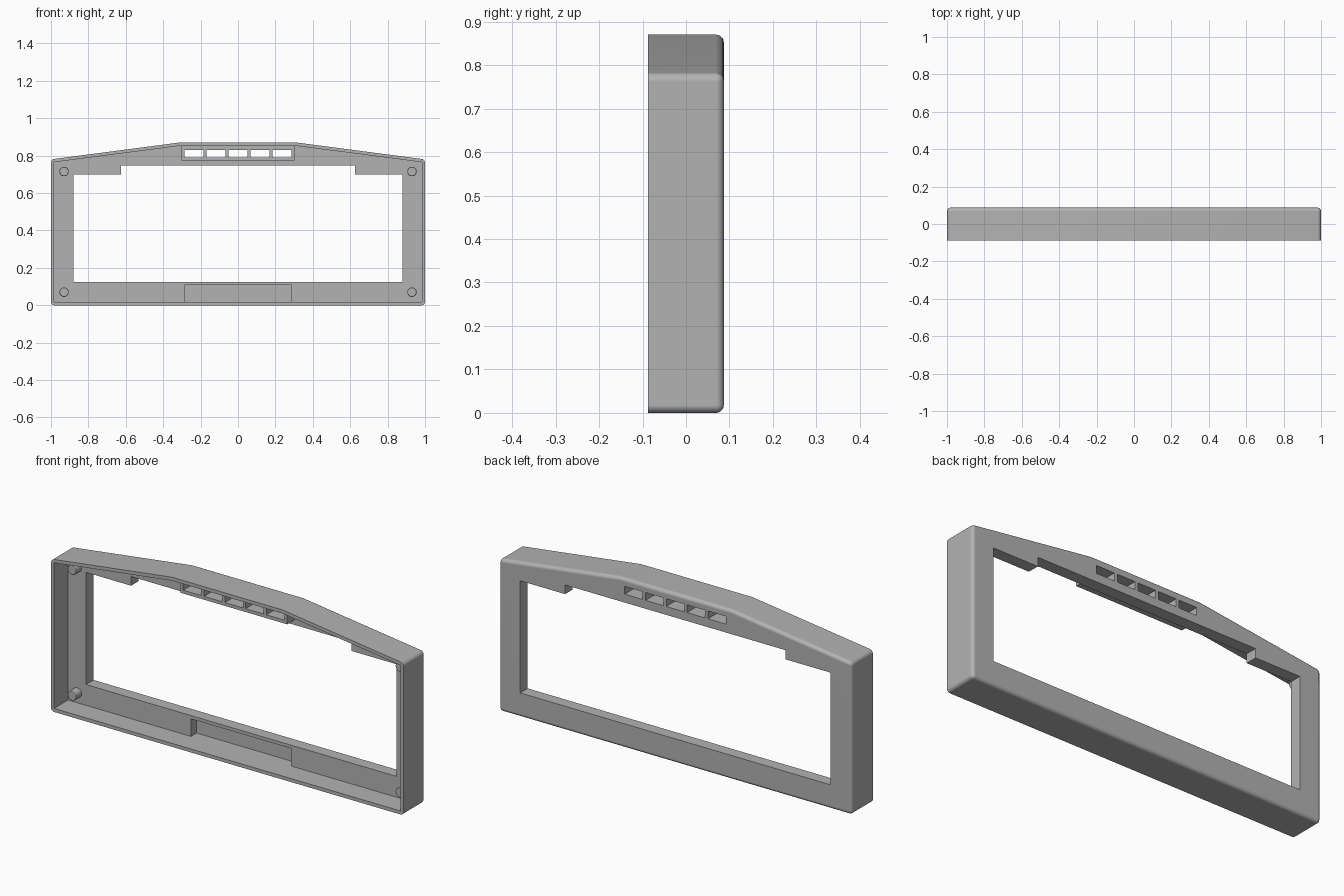
import bpy, bmesh, math
from mathutils import Matrix

if "Cube" in bpy.data.objects:
    bpy.data.objects.remove(bpy.data.objects["Cube"])

FRONT, BACK = -0.087, 0.087
PLATE = 0.026          # inner face of the back plate
WALL = 0.017

grey = bpy.data.materials.new("plain grey plastic")
grey.use_nodes = True
colour = (0.45, 0.45, 0.45, 1)
grey.diffuse_color = colour
grey.node_tree.nodes["Principled BSDF"].inputs["Base Color"].default_value = colour


def make_object(name, bm):
    bmesh.ops.recalc_face_normals(bm, faces=bm.faces)
    mesh = bpy.data.meshes.new(name)
    bm.to_mesh(mesh)
    bm.free()
    mesh.materials.append(grey)
    obj = bpy.data.objects.new(name, mesh)
    bpy.context.collection.objects.link(obj)
    return obj


def prism(profile, y0, y1):
    """Extrude an x-z profile from y0 to y1."""
    bm = bmesh.new()
    face = bm.faces.new([bm.verts.new((x, y0, z)) for x, z in profile])
    new = bmesh.ops.extrude_face_region(bm, geom=[face])["geom"]
    verts = [v for v in new if isinstance(v, bmesh.types.BMVert)]
    bmesh.ops.translate(bm, vec=(0, y1 - y0, 0), verts=verts)
    return bm


def mirrored(half):
    """Complete a right-hand profile with its mirror image."""
    return half + [(-x, z) for x, z in reversed(half)]


def rect(x, z0, z1, cx=0):
    return [(cx - x, z0), (cx + x, z0), (cx + x, z1), (cx - x, z1)]


def boolean(target, tool, operation="DIFFERENCE"):
    tool.hide_render = True
    mod = target.modifiers.new("cut", "BOOLEAN")
    mod.operation, mod.solver, mod.object = operation, "EXACT", tool
    bpy.context.view_layer.objects.active = target
    bpy.ops.object.modifier_apply(modifier=mod.name)
    bpy.data.objects.remove(tool)


# Outer shell with rounded back rim and rounded corners
bm = prism(mirrored([(1, 0), (1, 0.78), (0.315, 0.87)]), FRONT, BACK)
edges = []
for e in bm.edges:
    a, b = e.verts
    on_back = a.co.y > 0 and b.co.y > 0
    corner = abs(a.co.y - b.co.y) > 0.1 and abs(a.co.x) > 0.9
    if on_back or corner:
        edges.append(e)
bmesh.ops.bevel(bm, geom=edges, offset=0.018, segments=5, profile=0.5, affect="EDGES")
frame = make_object("bezel_frame", bm)

# Hollow interior, open at the front
inner = mirrored([(1 - WALL, 0.018), (1 - WALL, 0.765), (0.313, 0.852)])
boolean(frame, make_object("cavity_cutter", prism(inner, FRONT - 0.1, PLATE)))

# Stepped display window
window = mirrored([(0.88, 0.125), (0.88, 0.70), (0.625, 0.70), (0.625, 0.747)])
boolean(frame, make_object("window_cutter", prism(window, -0.2, 0.2)))

# Shallow pocket behind the lower border
boolean(frame, make_object("pocket_cutter", prism(rect(0.285, 0.018, 0.108), -0.02, PLATE + 0.045)))

# Raised block that carries the row of slots
block = make_object("slot_block", prism(rect(0.303, 0.773, 0.858), PLATE - 0.06, PLATE + 0.01))
boolean(frame, block, "UNION")
for i in range(-2, 3):
    slot = prism(rect(0.051, 0.79, 0.83, i * 0.118), -0.2, 0.2)
    boolean(frame, make_object("slot_cutter", slot))

# Corner pegs with softened tips
pegs = []
for side, x in (("right", -0.93), ("left", 0.93)):
    for level, z in (("lower", 0.07), ("upper", 0.715)):
        bm = bmesh.new()
        bmesh.ops.create_cone(bm, cap_ends=True, segments=32, radius1=0.025, radius2=0.025, depth=0.055,
                              matrix=Matrix.Translation((x, PLATE - 0.0175, z)) @ Matrix.Rotation(math.pi / 2, 4, "X"))
        tip = min(v.co.y for v in bm.verts) + 0.001
        rim = [e for e in bm.edges if all(v.co.y < tip for v in e.verts)]
        bmesh.ops.bevel(bm, geom=rim, offset=0.006, segments=2, profile=0.5, affect="EDGES")
        pegs.append(make_object(f"{level}_{side}_peg", bm))

# Smooth the rounded edges and keep the flats flat
for obj in [frame] + pegs:
    bpy.ops.object.select_all(action="DESELECT")
    obj.select_set(True)
    bpy.context.view_layer.objects.active = obj
    bpy.ops.object.shade_smooth_by_angle(angle=math.radians(30))
    weighted = obj.modifiers.new("flat faces", "WEIGHTED_NORMAL")
    weighted.keep_sharp = True
